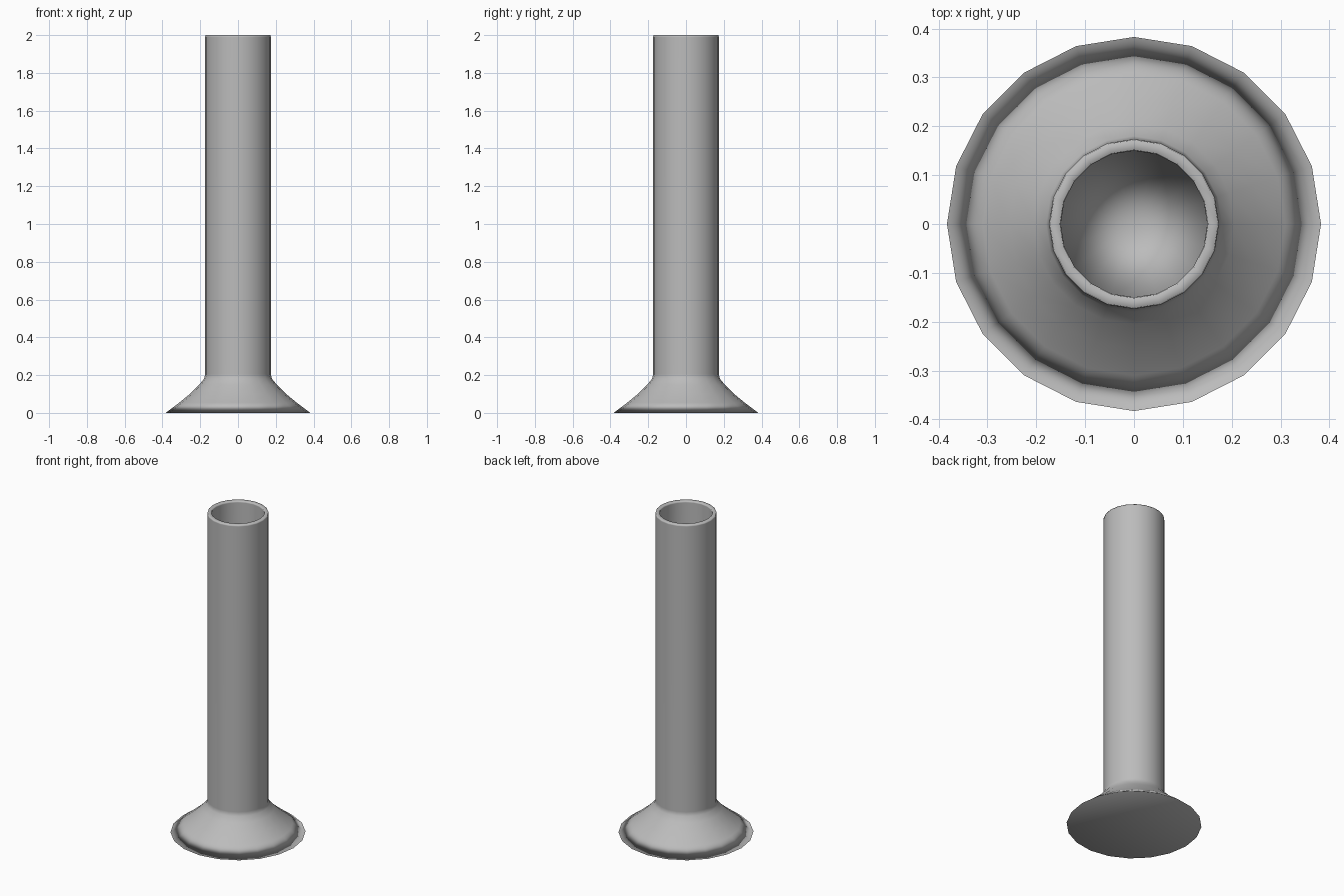
import bpy, bmesh
from math import cos, sin, tau
from mathutils import Vector

if "Cube" in bpy.data.objects:
    bpy.data.objects.remove(bpy.data.objects["Cube"])

SIDES = 20

# Profile (radius, height): flared foot, straight tube, rounded rim, bore
PROFILE = [
    (0.383, 0.0), (0.31, 0.055), (0.255, 0.10), (0.205, 0.15), (0.18, 0.18),
    (0.174, 0.205), (0.174, 1.99), (0.172, 2.0),
    (0.152, 2.0), (0.150, 1.99), (0.150, 0.10),
]
FLOOR_Z = 0.07


def lathe(name, profile, base_z, floor_z):
    bm = bmesh.new()
    rings = [[bm.verts.new((r * cos(tau * i / SIDES), r * sin(tau * i / SIDES), z))
              for i in range(SIDES)] for r, z in profile]
    # Side bands
    for low, high in zip(rings, rings[1:]):
        for i in range(SIDES):
            j = (i + 1) % SIDES
            bm.faces.new((low[i], low[j], high[j], high[i]))
    # Underside and inner floor
    for ring, z in ((rings[0], base_z), (rings[-1], floor_z)):
        centre = bm.verts.new((0, 0, z))
        for i in range(SIDES):
            bm.faces.new((ring[i], ring[(i + 1) % SIDES], centre))
    bmesh.ops.recalc_face_normals(bm, faces=bm.faces)
    for face in bm.faces:
        face.smooth = True
    # Smooth shading weighted by face area, softening the foot and the floor
    normals = [sum((f.normal * f.calc_area() for f in v.link_faces), Vector()).normalized()
               for v in bm.verts]
    mesh = bpy.data.meshes.new(name)
    bm.to_mesh(mesh)
    bm.free()
    mesh.normals_split_custom_set_from_vertices(normals)
    obj = bpy.data.objects.new(name, mesh)
    bpy.context.collection.objects.link(obj)
    return obj


vase = lathe("tall_vase", PROFILE, 0.0, FLOOR_Z)

# Mid grey finish
grey = bpy.data.materials.new("mid_grey")
grey.diffuse_color = (0.5, 0.5, 0.5, 1.0)
grey.use_nodes = True
grey.node_tree.nodes["Principled BSDF"].inputs["Base Color"].default_value = grey.diffuse_color
vase.data.materials.append(grey)
